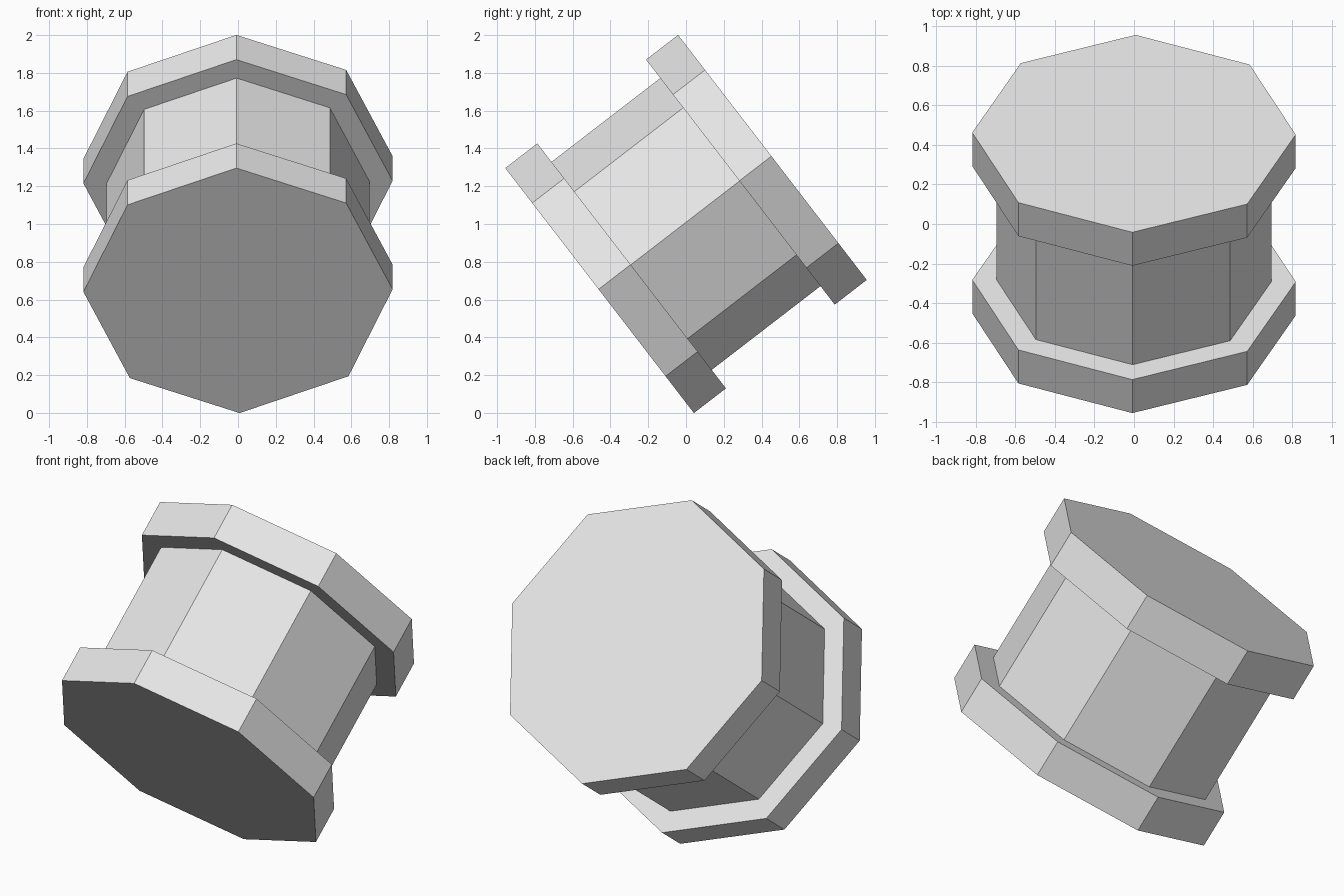
import bpy
import math
from mathutils import Matrix

if "Cube" in bpy.data.objects:
    bpy.data.objects.remove(bpy.data.objects["Cube"])

SIDES = 8
LENGTH = 1.155          # overall length along the spool axis
FLANGE_T = 0.214        # flange thickness
FLANGE_R = 0.8185
HUB_R = 0.695

# Spool leans back in the y-z plane, with a very slight roll on its axis
tilt = (Matrix.Translation((0, 0, 1.0))
        @ Matrix.Rotation(math.radians(-52.4), 4, 'X')
        @ Matrix.Rotation(math.radians(-0.6), 4, 'Z'))

grey = bpy.data.materials.new("light_grey")
grey.diffuse_color = (0.8, 0.8, 0.8, 1.0)
grey.use_nodes = True
grey.node_tree.nodes["Principled BSDF"].inputs["Base Color"].default_value = grey.diffuse_color


def octagon(name, radius, depth, offset, caps='NGON'):
    """Eight-sided prism centred at an offset along the tilted axis."""
    bpy.ops.mesh.primitive_cylinder_add(
        vertices=SIDES, radius=radius, depth=depth, end_fill_type=caps)
    ob = bpy.context.object
    ob.name = name
    ob.matrix_world = tilt @ Matrix.Translation((0, 0, offset))
    ob.data.materials.append(grey)
    return ob


# Hub between the two flanges (open ends, closed off by the flanges)
octagon("hub", HUB_R, LENGTH - 2 * FLANGE_T, 0, caps='NOTHING')

# Wide flanges at each end
for name, side in (("front_flange", -1), ("back_flange", 1)):
    octagon(name, FLANGE_R, FLANGE_T, side * (LENGTH - FLANGE_T) / 2)
